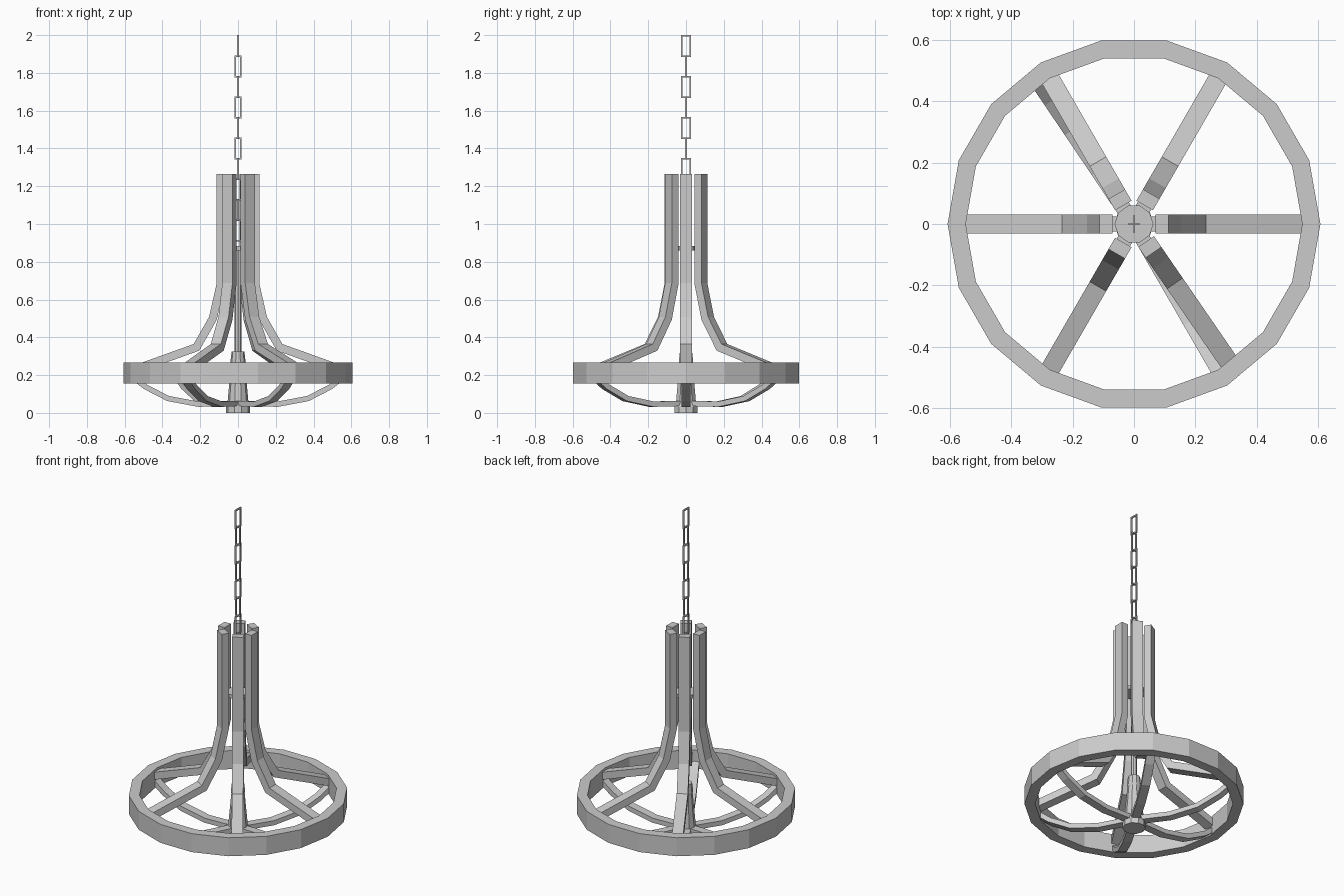
import bpy, math
from mathutils import Vector, Matrix

if "Cube" in bpy.data.objects:
    bpy.data.objects.remove(bpy.data.objects["Cube"])


def make(name, verts, faces, angle=0.0):
    me = bpy.data.meshes.new(name)
    me.from_pydata([tuple(v) for v in verts], [], faces)
    me.update()
    ob = bpy.data.objects.new(name, me)
    ob.rotation_euler.z = angle
    bpy.context.collection.objects.link(ob)
    return ob


def strap(name, path, width, thick, angle):
    """Rectangular bar swept along an (r, z) path with mitred bends."""
    pts = [Vector(p) for p in path]
    verts, faces = [], []
    for i, p in enumerate(pts):
        d0 = (p - pts[i - 1]).normalized() if i else None
        d1 = (pts[i + 1] - p).normalized() if i < len(pts) - 1 else None
        d0, d1 = d0 or d1, d1 or d0
        t = (d0 + d1).normalized()
        n = Vector((-t.y, t.x)) * (thick / 2 / max(t.dot(d0), 0.3))
        for s, w in ((1, -1), (1, 1), (-1, 1), (-1, -1)):
            q = p + n * s
            verts.append((q.x, w * width / 2, q.y))
    for i in range(len(pts) - 1):
        for k in range(4):
            a, b = i * 4 + k, i * 4 + (k + 1) % 4
            faces.append((a, b, b + 4, a + 4))
    e = len(verts) - 4
    faces += [(3, 2, 1, 0), (e, e + 1, e + 2, e + 3)]
    return make(name, verts, faces, angle)


def lathe(name, profile, sides, closed=False):
    """Faceted revolve of an (r, z) profile; closed loops make rings."""
    n = len(profile)
    verts = [(r * math.cos(2 * math.pi * s / sides), r * math.sin(2 * math.pi * s / sides), z)
             for s in range(sides) for r, z in profile]
    faces = []
    for s in range(sides):
        a, b = s * n, (s + 1) % sides * n
        for k in range(n if closed else n - 1):
            j = (k + 1) % n
            faces.append((a + k, b + k, b + j, a + j))
    if not closed:
        faces.append([s * n for s in reversed(range(sides))])
        faces.append([s * n + n - 1 for s in range(sides)])
    return make(name, verts, faces)


def link(name, z, half_w, half_h, t, angle):
    """Rectangular chain link: a square-section frame standing upright."""
    verts, faces = [], []
    for sx, sz in ((-1, -1), (1, -1), (1, 1), (-1, 1)):
        for inset, y in ((0, -1), (0, 1), (t, 1), (t, -1)):
            verts.append((sx * (half_w - inset), y * t / 2, z + sz * (half_h - inset)))
    for c in range(4):
        for k in range(4):
            a, b = c * 4, (c + 1) % 4 * 4
            j = (k + 1) % 4
            faces.append((a + k, b + k, b + j, a + j))
    return make(name, verts, faces, angle)


# Wheel rim
lathe("rim", [(0.607, 0.155), (0.607, 0.268), (0.548, 0.268), (0.548, 0.155)][::-1], 18, True)

# Upper arms: upright staves flaring out to the rim
upper = [(0.091, 1.265), (0.091, 0.685), (0.133, 0.5), (0.22, 0.347), (0.56, 0.225)]
for i, a in enumerate((0, 60, 120, 180, 240, 304.5)):
    strap(f"upper_arm_{i + 1}", upper, 0.062, 0.043, math.radians(a))

# Lower arms: thin curved straps from the rim to the hub
lower = [(0.04, 0.05), (0.21, 0.046), (0.37, 0.076), (0.49, 0.138), (0.56, 0.192)]
for i, a in enumerate((0, 60, 124, 180, 240, 300)):
    strap(f"lower_arm_{i + 1}", lower, 0.05, 0.028, math.radians(a))

# Central hub, rod and collar
lathe("hub", [(0.064, 0.0), (0.064, 0.03), (0.055, 0.06), (0.037, 0.26),
              (0.04, 0.27), (0.034, 0.325)], 10)
lathe("rod", [(0.018, 0.3), (0.018, 0.88)], 8)
lathe("collar", [(0.063, 0.86), (0.063, 0.883)], 10)

# Chain, links alternating direction
pitch, half_h = 0.1085, 0.058
for i in range(10):
    z = 2.0 - half_h - i * pitch
    if i % 2 == 0:
        link(f"chain_link_{i + 1}", z, 0.027, half_h, 0.008, math.pi / 2)
    else:
        link(f"chain_link_{i + 1}", z, 0.018, half_h, 0.008, 0)

# Consistent outward normals
import bmesh
for ob in bpy.context.collection.objects:
    bm = bmesh.new()
    bm.from_mesh(ob.data)
    bmesh.ops.recalc_face_normals(bm, faces=bm.faces)
    bm.to_mesh(ob.data)
    bm.free()
